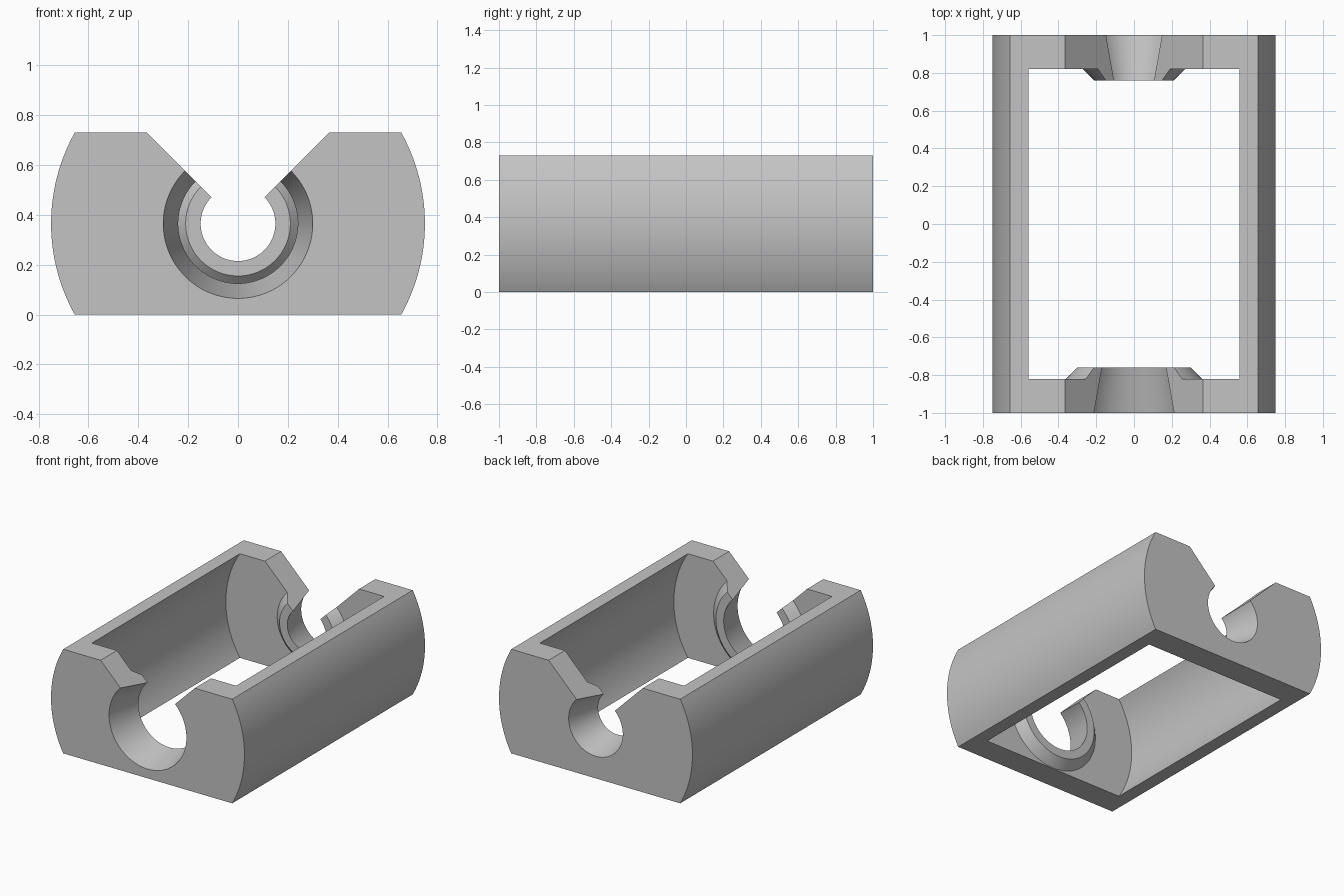
import bpy
import bmesh
import math

cube = bpy.data.objects.get("Cube")
if cube:
    bpy.data.objects.remove(cube, do_unlink=True)

HEIGHT, AXIS = 0.73, 0.365       # block height and bore centre height
END, PLATE, BOSS = 1.0, 0.82, 0.76   # y of end face, inner wall, boss face

grey = bpy.data.materials.new("plain grey")
grey.use_nodes = True
COLOUR = (0.55, 0.55, 0.55, 1)
grey.diffuse_color = COLOUR
grey.node_tree.nodes["Principled BSDF"].inputs["Base Color"].default_value = COLOUR


def make_object(name, bm):
    bmesh.ops.recalc_face_normals(bm, faces=bm.faces)
    mesh = bpy.data.meshes.new(name)
    bm.to_mesh(mesh)
    bm.free()
    mesh.materials.append(grey)
    obj = bpy.data.objects.new(name, mesh)
    bpy.context.collection.objects.link(obj)
    return obj


def extrude_y(name, profile, half):
    """Prism of an x-z profile from -half to +half along y."""
    bm = bmesh.new()
    face = bm.faces.new([bm.verts.new((x, -half, z)) for x, z in profile])
    new = bmesh.ops.extrude_face_region(bm, geom=[face])["geom"]
    verts = [v for v in new if isinstance(v, bmesh.types.BMVert)]
    bmesh.ops.translate(bm, verts=verts, vec=(0, 2 * half, 0))
    return make_object(name, bm)


def lathe(name, profile, steps=96):
    """Solid of revolution about the bore axis from (y, radius) points."""
    bm = bmesh.new()
    rings = []
    for y, r in profile:
        angles = [math.tau * (i + 0.5) / steps for i in range(steps)]
        rings.append([bm.verts.new((r * math.cos(a), y, AXIS + r * math.sin(a)))
                      for a in angles])
    for a, b in zip(rings, rings[1:]):
        for i in range(steps):
            j = (i + 1) % steps
            bm.faces.new((a[i], a[j], b[j], b[i]))
    bm.faces.new(rings[0])
    bm.faces.new(rings[-1])
    return make_object(name, bm)


def barrel_profile(radius, extra=0.0, steps=32):
    """Circle slice with flat top and bottom, optionally overshooting them."""
    lim = math.asin(AXIS / radius)
    arc = [(radius * math.cos(a), AXIS + radius * math.sin(a))
           for a in (-lim + 2 * lim * i / steps for i in range(steps + 1))]
    if extra:
        arc = [(arc[0][0], -extra)] + arc + [(arc[-1][0], HEIGHT + extra)]
    return arc + [(-x, z) for x, z in reversed(arc)]


def combine(target, tool, operation):
    mod = target.modifiers.new(operation.lower(), "BOOLEAN")
    mod.operation, mod.object, mod.solver = operation, tool, "EXACT"
    bpy.ops.object.select_all(action="DESELECT")
    bpy.context.view_layer.objects.active = target
    target.select_set(True)
    bpy.ops.object.modifier_apply(modifier=mod.name)
    bpy.data.objects.remove(tool, do_unlink=True)


# Barrel-sided block, hollowed out from top to bottom
frame = extrude_y("bearing_frame", barrel_profile(0.75), END)
combine(frame, extrude_y("cavity", barrel_profile(0.668, 0.1), PLATE), "DIFFERENCE")

# Chamfered boss and tapered bore in each end plate: side, bore radius at end face
for side, bore in ((-1, 0.30), (1, 0.21)):
    outer = bore + 0.06
    boss = lathe("boss", [(side * 0.9, outer), (side * PLATE, outer), (side * BOSS, bore)])
    combine(frame, boss, "UNION")
    hole = lathe("bore", [(side * 1.04, bore + 0.01), (side * 0.72, bore - 0.07)])
    combine(frame, hole, "DIFFERENCE")

# V-shaped opening down to the bores
combine(frame, extrude_y("v_slot", [(0, AXIS), (0.6, AXIS + 0.6), (-0.6, AXIS + 0.6)], 1.2),
        "DIFFERENCE")

frame.select_set(True)
bpy.context.view_layer.objects.active = frame
bpy.ops.object.shade_smooth_by_angle(angle=math.radians(25))
